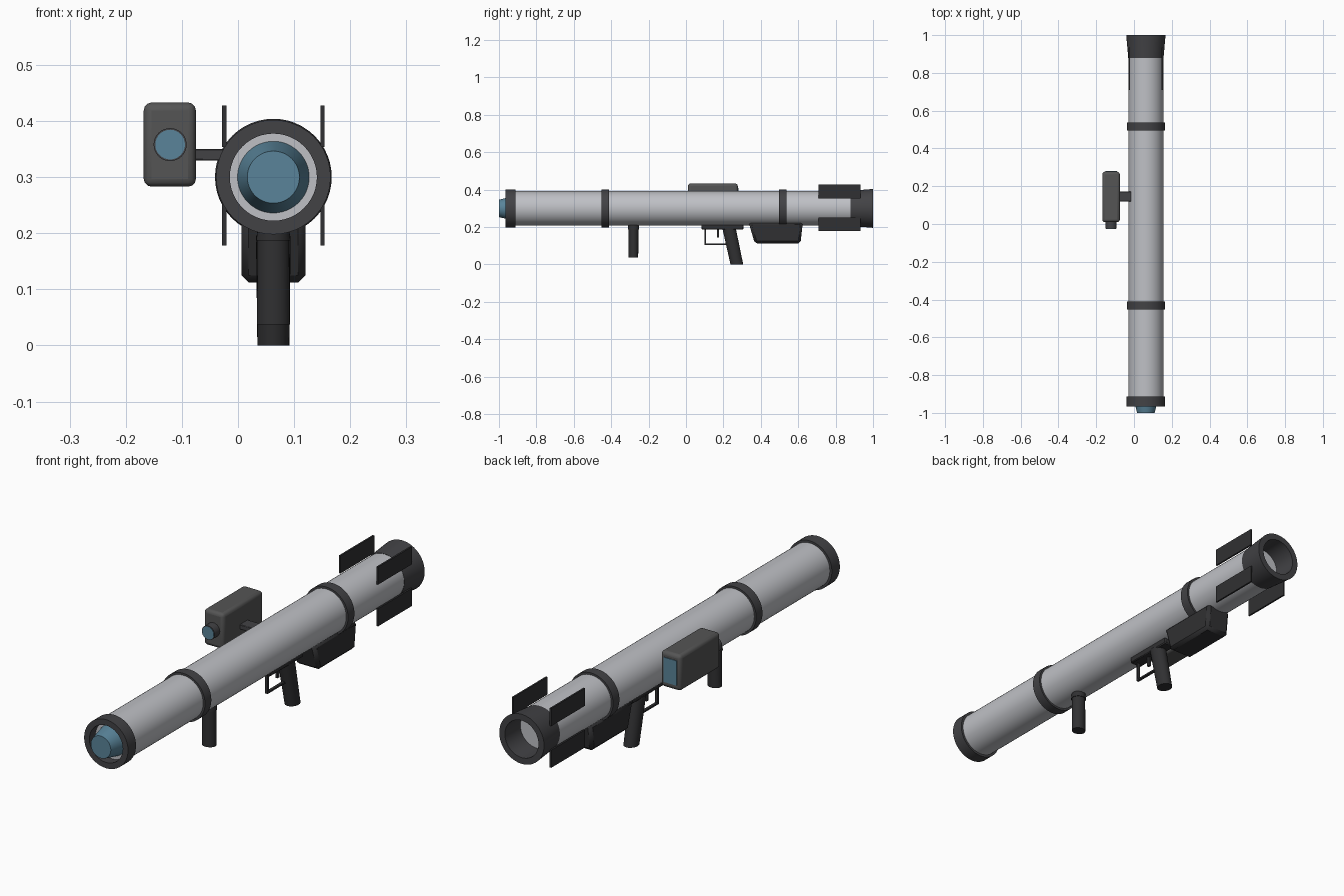
import bpy, bmesh, math
from mathutils import Vector

if "Cube" in bpy.data.objects:
    bpy.data.objects.remove(bpy.data.objects["Cube"])

CX, CZ = 0.063, 0.30      # tube axis


def material(name, rgb):
    m = bpy.data.materials.new(name)
    m.diffuse_color = (*rgb, 1)
    m.use_nodes = True
    m.node_tree.nodes["Principled BSDF"].inputs["Base Color"].default_value = m.diffuse_color
    return m


LIGHT = material("light_grey", (0.52, 0.53, 0.56))
DARK = material("dark_grey", (0.055, 0.055, 0.06))
BLACK = material("black_grey", (0.03, 0.03, 0.032))
BOX = material("box_grey", (0.09, 0.09, 0.09))
BLUE = material("blue_glass", (0.10, 0.23, 0.32))


def finish(name, bm, mat, bevel=0, segments=2):
    bmesh.ops.recalc_face_normals(bm, faces=bm.faces)
    me = bpy.data.meshes.new(name)
    bm.to_mesh(me)
    bm.free()
    ob = bpy.data.objects.new(name, me)
    bpy.context.collection.objects.link(ob)
    me.materials.append(mat)
    if bevel:
        b = ob.modifiers.new("bevel", 'BEVEL')
        b.width, b.segments = bevel, segments
    bpy.ops.object.select_all(action='DESELECT')
    ob.select_set(True)
    bpy.context.view_layer.objects.active = ob
    bpy.ops.object.shade_smooth_by_angle(angle=math.radians(35))
    return ob


def loft(name, rings, mat, closed=False):
    """Skin rings of points; closed joins last to first, otherwise cap the ends."""
    bm = bmesh.new()
    loops = [[bm.verts.new(p) for p in ring] for ring in rings]
    pairs = list(zip(loops, loops[1:])) + ([(loops[-1], loops[0])] if closed else [])
    for a, b in pairs:
        n = len(a)
        for i in range(n):
            j = (i + 1) % n
            bm.faces.new((a[i], a[j], b[j], b[i]))
    if not closed:
        bm.faces.new(loops[0])
        bm.faces.new(loops[-1])
    return finish(name, bm, mat)


def lathe(name, profile, mat, closed=False, cx=CX, cz=CZ, n=48):
    """Turn (radius, y) points about a lengthwise axis."""
    angles = [2 * math.pi * i / n for i in range(n)]
    rings = [[(cx + r * math.cos(a), y, cz + r * math.sin(a)) for a in angles]
             for r, y in profile]
    return loft(name, rings, mat, closed)


def grip(name, sections, mat, n=28):
    """Upright handle through (y, z, radius_x, radius_y) sections."""
    angles = [2 * math.pi * i / n for i in range(n)]
    rings = [[(CX + rx * math.cos(a), y + ry * math.sin(a), z) for a in angles]
             for y, z, rx, ry in sections]
    return loft(name, rings, mat)


def box(name, lo, hi, mat, bevel=0, segments=2):
    bm = bmesh.new()
    bmesh.ops.create_cube(bm, size=1)
    lo, hi = Vector(lo), Vector(hi)
    for v in bm.verts:
        v.co = (lo + hi) / 2 + v.co * (hi - lo)
    return finish(name, bm, mat, bevel, segments)


# Launch tube
lathe("tube", [(0.0925, -0.925), (0.0925, 0.90)], LIGHT)

# Collars, front rim and flared rear
for name, y0, y1, r, inner in (("front_rim", -0.965, -0.912, 0.102, 0.0776),
                               ("front_band", -0.453, -0.411, 0.101, 0.090),
                               ("rear_band", 0.496, 0.538, 0.101, 0.090)):
    lathe(name, [(r, y0), (r, y1), (inner, y1), (inner, y0)], DARK, True)
lathe("rear_flare", [(0.0935, 0.88), (0.104, 1.0), (0.078, 1.0), (0.076, 0.88)], DARK, True)

# Warhead nose
lathe("nose", [(0.065, -0.92), (0.055, -0.965), (0.0465, -1.0)], BLUE)

# Four tail fins
for sx, side in ((-1, "left"), (1, "right")):
    for sz, level in ((-1, "lower"), (1, "upper")):
        x = CX + sx * 0.0875
        z = 0.303 + sz * 0.0875
        box(f"{level}_{side}_fin", (x - 0.0037, 0.709, z - 0.037),
            (x + 0.0037, 0.934, z + 0.037), BLACK)

# Sight housing, arm and lenses
box("sight_housing", (-0.168, 0.01, 0.283), (-0.075, 0.277, 0.433), BOX, 0.014, 3)
box("sight_arm", (-0.085, 0.119, 0.330), (-0.005, 0.172, 0.350), DARK, 0.002, 1)
lathe("sight_lens_barrel", [(0.0294, 0.03), (0.0294, -0.025)], DARK, cx=-0.121, cz=0.358, n=32)
lathe("sight_lens", [(0.0265, -0.02), (0.0265, -0.0265)], BLUE, cx=-0.121, cz=0.358, n=32)
box("sight_eyepiece", (-0.152, 0.26, 0.306), (-0.091, 0.2795, 0.41), BLUE)

# Front grip with collar
grip("front_grip", [(-0.281, 0.20, 0.028, 0.027), (-0.281, 0.037, 0.0295, 0.0255)], BLACK)
grip("front_grip_collar", [(-0.281, 0.215, 0.027, 0.030), (-0.281, 0.187, 0.031, 0.030)], BLACK)

# Trigger plate, slanted rear grip, guard
box("trigger_plate", (CX - 0.027, 0.083, 0.187), (CX + 0.027, 0.307, 0.218), BLACK, 0.004, 1)
grip("rear_grip", [(0.230, 0.195, 0.031, 0.036), (0.272, 0.0, 0.0285, 0.034)], BLACK)
box("guard_front", (CX - 0.006, 0.098, 0.105), (CX + 0.006, 0.106, 0.19), BLACK)
box("guard_bottom", (CX - 0.006, 0.098, 0.105), (CX + 0.006, 0.24, 0.112), BLACK)
box("trigger", (CX - 0.005, 0.165, 0.145), (CX + 0.005, 0.177, 0.19), BLACK)

# Battery box: tapered block under the tube
bm = bmesh.new()
bmesh.ops.create_cube(bm, size=1)
for v in bm.verts:
    top, back = v.co.z > 0, v.co.y > 0
    y = (0.625 if top else 0.612) if back else (0.334 if top else 0.368)
    v.co = (CX + v.co.x * 0.114, y, 0.228 if top else 0.112)
finish("battery_box", bm, BLACK, 0.013, 1)
